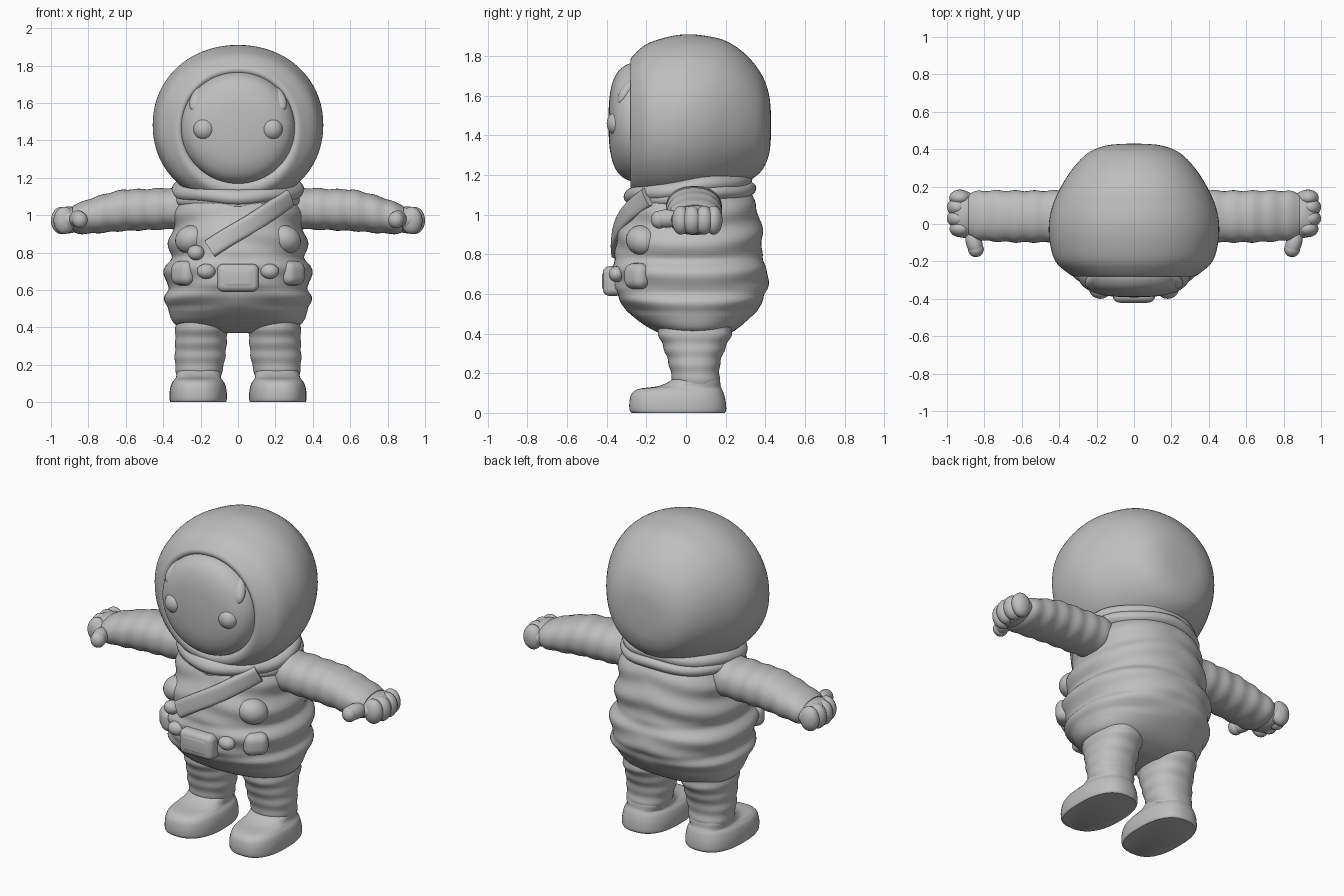
import bpy, bmesh, math
from math import sin, cos, pi
from mathutils import Vector as V, Matrix

cube = bpy.data.objects.get("Cube")
if cube:
    bpy.data.objects.remove(cube)

grey = bpy.data.materials.new("plain grey")
grey.use_nodes = True
tone = (0.52, 0.52, 0.52, 1)
grey.diffuse_color = tone
grey.node_tree.nodes["Principled BSDF"].inputs["Base Color"].default_value = tone


def finish(name, bm, angle=50):
    bmesh.ops.recalc_face_normals(bm, faces=bm.faces)
    mesh = bpy.data.meshes.new(name)
    bm.to_mesh(mesh)
    bm.free()
    mesh.materials.append(grey)
    ob = bpy.data.objects.new(name, mesh)
    bpy.context.collection.objects.link(ob)
    bpy.ops.object.select_all(action='DESELECT')
    ob.select_set(True)
    bpy.context.view_layer.objects.active = ob
    bpy.ops.object.shade_smooth_by_angle(angle=math.radians(angle))
    return ob


def spline(keys, steps):
    """Smooth interpolation through rows of numbers."""
    rows = []
    for i in range(len(keys) - 1):
        quad = [keys[max(0, min(len(keys) - 1, i + k))] for k in (-1, 0, 1, 2)]
        for j in range(steps):
            t = j / steps
            rows.append([b + t / 2 * (c - a + t * (2*a - 5*b + 4*c - d + t * (3*(b - c) + d - a)))
                         for a, b, c, d in zip(*quad)])
    return rows + [list(keys[-1])]


def loft(name, sections, power=2.0, sides=64, shape=None):
    """Skin over (centre, half axis, half axis) superellipse sections."""
    bm = bmesh.new()
    rings = []
    for c, u, v in sections:
        ring = []
        for k in range(sides):
            a = 2 * pi * k / sides
            p = c + u * math.copysign(abs(cos(a)) ** (2 / power), cos(a)) \
                  + v * math.copysign(abs(sin(a)) ** (2 / power), sin(a))
            ring.append(bm.verts.new(shape(p) if shape else p))
        rings.append(ring)
    for r, q in zip(rings, rings[1:]):
        for k in range(sides):
            m = (k + 1) % sides
            bm.faces.new((r[k], r[m], q[m], q[k]))
    bm.faces.new(rings[0])
    bm.faces.new(rings[-1])
    return finish(name, bm)


def blob(name, centre, radii, turn=(0, 0, 0)):
    bm = bmesh.new()
    bmesh.ops.create_uvsphere(bm, u_segments=32, v_segments=18, radius=1)
    ob = finish(name, bm, 180)
    ob.location, ob.scale, ob.rotation_euler = centre, radii, turn
    return ob


def pad(name, centre, size, bevel, turn=(0, 0, 0)):
    bm = bmesh.new()
    bmesh.ops.create_cube(bm, size=1, matrix=Matrix.Diagonal((*size, 1)))
    bmesh.ops.bevel(bm, geom=bm.edges[:], offset=bevel, segments=5, profile=0.5, affect='EDGES')
    ob = finish(name, bm, 60)
    ob.location, ob.rotation_euler = centre, turn
    return ob


def upright(keys, steps=6):
    """Rows of z, centre x, half width, front y, back y."""
    return [(V((x, (f + b) / 2, z)), V((w, 0, 0)), V((0, (b - f) / 2, 0)))
            for z, x, w, f, b in spline(keys, steps)]


def ring(name, centre, rx, ry, minor, height, tilt):
    """Closed soft roll around the neck, tilted down towards the front."""
    bm = bmesh.new()
    n, m = 72, 16
    grid = []
    for i in range(n):
        a = 2 * pi * i / n
        row = []
        for j in range(m):
            b = 2 * pi * j / m
            p = V(((rx + minor * cos(b)) * cos(a), (ry + minor * cos(b)) * sin(a), height * sin(b)))
            p.z += tilt * p.y + 0.006 * sin(5 * a)
            row.append(bm.verts.new(p + V(centre)))
        grid.append(row)
    for i in range(n):
        for j in range(m):
            r, q, k = grid[i], grid[(i + 1) % n], (j + 1) % m
            bm.faces.new((r[j], q[j], q[k], r[k]))
    return finish(name, bm, 180)


# Puffy suit body with draped folds
def folds(p):
    side = min(1, abs(p.x) * 3)
    wave = 0.011 * sin((p.z + 0.22 * abs(p.x)) * 42) * (0.4 + 0.6 * side)
    waist = -0.014 * math.exp(-((p.z - 0.77) / 0.03) ** 2) - 0.012 * math.exp(-((p.z - 0.6) / 0.025) ** 2)
    if p.z < 0.5:
        wave *= 0.3
    out = V((p.x, p.y - 0.02, 0)).normalized()
    return p + out * (wave + waist)


loft("suit_body", upright([
    (0.37, 0, 0.16, -0.06, 0.14), (0.40, 0, 0.30, -0.13, 0.22), (0.45, 0, 0.36, -0.22, 0.29),
    (0.55, 0, 0.385, -0.33, 0.385), (0.65, 0, 0.39, -0.37, 0.415), (0.73, 0, 0.385, -0.375, 0.41),
    (0.82, 0, 0.37, -0.36, 0.385), (0.92, 0, 0.355, -0.34, 0.385), (1.02, 0, 0.34, -0.305, 0.36),
    (1.10, 0, 0.32, -0.26, 0.33), (1.2, 0, 0.25, -0.2, 0.26)], 8), 2.25, 96, folds)

# Helmet hood, lofted from the face opening to the back
loft("helmet", [(V((0, y, z)), V((w, 0, 0)), V((0, 0, h))) for y, w, z, h in spline([
    (-0.26, 0.29, 1.465, 0.28), (-0.28, 0.315, 1.46, 0.315), (-0.265, 0.35, 1.455, 0.35),
    (-0.20, 0.42, 1.465, 0.395), (-0.10, 0.45, 1.475, 0.42), (0.0, 0.455, 1.485, 0.425),
    (0.10, 0.435, 1.49, 0.412), (0.20, 0.39, 1.495, 0.382), (0.30, 0.325, 1.485, 0.325),
    (0.38, 0.245, 1.465, 0.245), (0.42, 0.145, 1.455, 0.145), (0.43, 0.02, 1.45, 0.02)], 6)], 2.08, 80)

# Rounded face inside the opening
loft("face", [(V((0, y, 1.467)), V((r, 0, 0)), V((0, 0, r * 0.98))) for y, r in spline([
    (-0.24, 0.305), (-0.29, 0.300), (-0.335, 0.27), (-0.365, 0.22), (-0.383, 0.15),
    (-0.39, 0.07), (-0.392, 0.005)], 5)], 2, 64)
for s, side in ((1, "left"), (-1, "right")):
    blob(side + "_cheek", (s * 0.18, -0.345, 1.46), (0.06, 0.055, 0.06))

# Fringe locks arching over the brow
for i in range(7):
    x = (i - 3) * 0.068
    blob("fringe_lock", (x, -0.322 + 0.7 * x * x, 1.675 - 1.3 * x * x), (0.05, 0.036, 0.085),
         (-0.55, -x * 2.5, 0))

# Neck rolls
ring("upper_collar", (0, 0.01, 1.135), 0.30, 0.27, 0.055, 0.045, 0.12)
ring("lower_collar", (0, 0.03, 1.095), 0.30, 0.27, 0.055, 0.04, 0.10)

# Chest strap wrapped across the front
strap = []
path = spline([(0.27, -0.19, 1.09), (0.17, -0.275, 1.02), (0.07, -0.325, 0.955),
               (-0.05, -0.35, 0.885), (-0.15, -0.345, 0.82)], 5)
for i, p in enumerate(path):
    t = (V(path[min(i + 1, len(path) - 1)]) - V(path[max(i - 1, 0)])).normalized()
    out = V((p[0], p[1], 0)).normalized()
    out = (out - t * out.dot(t)).normalized()
    strap.append((V(p), t.cross(out) * 0.05, out * 0.027))
loft("chest_strap", strap, 3.5, 32)
blob("strap_toggle", (-0.225, -0.315, 0.80), (0.045, 0.04, 0.04))

# Belt buckle and pouches
pad("belt_buckle", (0, -0.37, 0.665), (0.225, 0.1, 0.15), 0.035)
pad("buckle_plate", (0, -0.40, 0.665), (0.17, 0.046, 0.10), 0.02)
for s, side in ((1, "left"), (-1, "right")):
    blob(side + "_belt_knob", (s * 0.17, -0.35, 0.70), (0.05, 0.04, 0.04))
    pad(side + "_pouch", (s * 0.29, -0.245, 0.69), (0.14, 0.1, 0.13), 0.045, (0, 0, s * 0.75))
    blob(side + "_chest_fold", (s * 0.25, -0.22, 0.87), (0.09, 0.08, 0.075), (0, s * 0.3, s * 0.6))

for s, side in ((1, "left"), (-1, "right")):
    # Sleeve with bunched cuffs
    sleeve = []
    for x, z, h, y, d in spline([
            (0.22, 1.035, 0.10, 0.04, 0.12), (0.36, 1.035, 0.11, 0.04, 0.138),
            (0.50, 1.03, 0.11, 0.04, 0.138), (0.62, 1.025, 0.11, 0.04, 0.138),
            (0.74, 1.005, 0.10, 0.043, 0.136), (0.84, 0.985, 0.085, 0.045, 0.13),
            (0.885, 0.98, 0.07, 0.047, 0.115)], 10):
        puff = 1 + 0.022 * sin(x * 62)
        sleeve.append((V((s * x, y, z)), V((0, d * puff, 0)), V((0, 0, h * puff))))
    loft(side + "_sleeve", sleeve, 2.2, 48)

    # Mitten hand with curled fingers and thumb
    blob(side + "_palm", (s * 0.905, 0.05, 0.975), (0.085, 0.125, 0.072))
    for y, reach, r in ((-0.025, 0.928, 0.046), (0.03, 0.942, 0.05), (0.09, 0.942, 0.05), (0.14, 0.93, 0.044)):
        blob(side + "_finger", (s * reach, y, 0.972), (0.058, r, 0.073))
    blob(side + "_thumb", (s * 0.855, -0.10, 0.98), (0.043, 0.075, 0.046), (0, 0, -s * 0.3))
    blob(side + "_thumb_tip", (s * 0.845, -0.135, 0.975), (0.042, 0.042, 0.045))

    # Trouser leg with soft creases
    leg = upright([
        (0.12, s * 0.21, 0.115, -0.05, 0.165), (0.17, s * 0.208, 0.125, -0.07, 0.17),
        (0.24, s * 0.203, 0.135, -0.085, 0.17), (0.32, s * 0.198, 0.137, -0.11, 0.195),
        (0.40, s * 0.195, 0.14, -0.14, 0.23), (0.48, s * 0.19, 0.13, -0.15, 0.23)], 8)
    leg = [(c, u * (1 + 0.015 * sin(c.z * 85)), v * (1 + 0.02 * sin(c.z * 85))) for c, u, v in leg]
    loft(side + "_leg", leg, 2.2, 48)

    # Rounded boot with a flat sole
    loft(side + "_boot", upright([
        (0.0, s * 0.213, 0.148, -0.275, 0.195), (0.015, s * 0.213, 0.153, -0.285, 0.203),
        (0.06, s * 0.213, 0.152, -0.285, 0.20), (0.10, s * 0.213, 0.142, -0.272, 0.19),
        (0.122, s * 0.213, 0.126, -0.235, 0.18), (0.135, s * 0.211, 0.12, -0.14, 0.175),
        (0.165, s * 0.209, 0.118, -0.075, 0.17), (0.20, s * 0.208, 0.10, -0.05, 0.15)], 5), 2.5, 56,
        lambda p, s=s: p + V((s * 0.05 * max(0, -p.y - 0.1) * (1 - abs(p.x - s * 0.213) * 3), 0, 0)))
